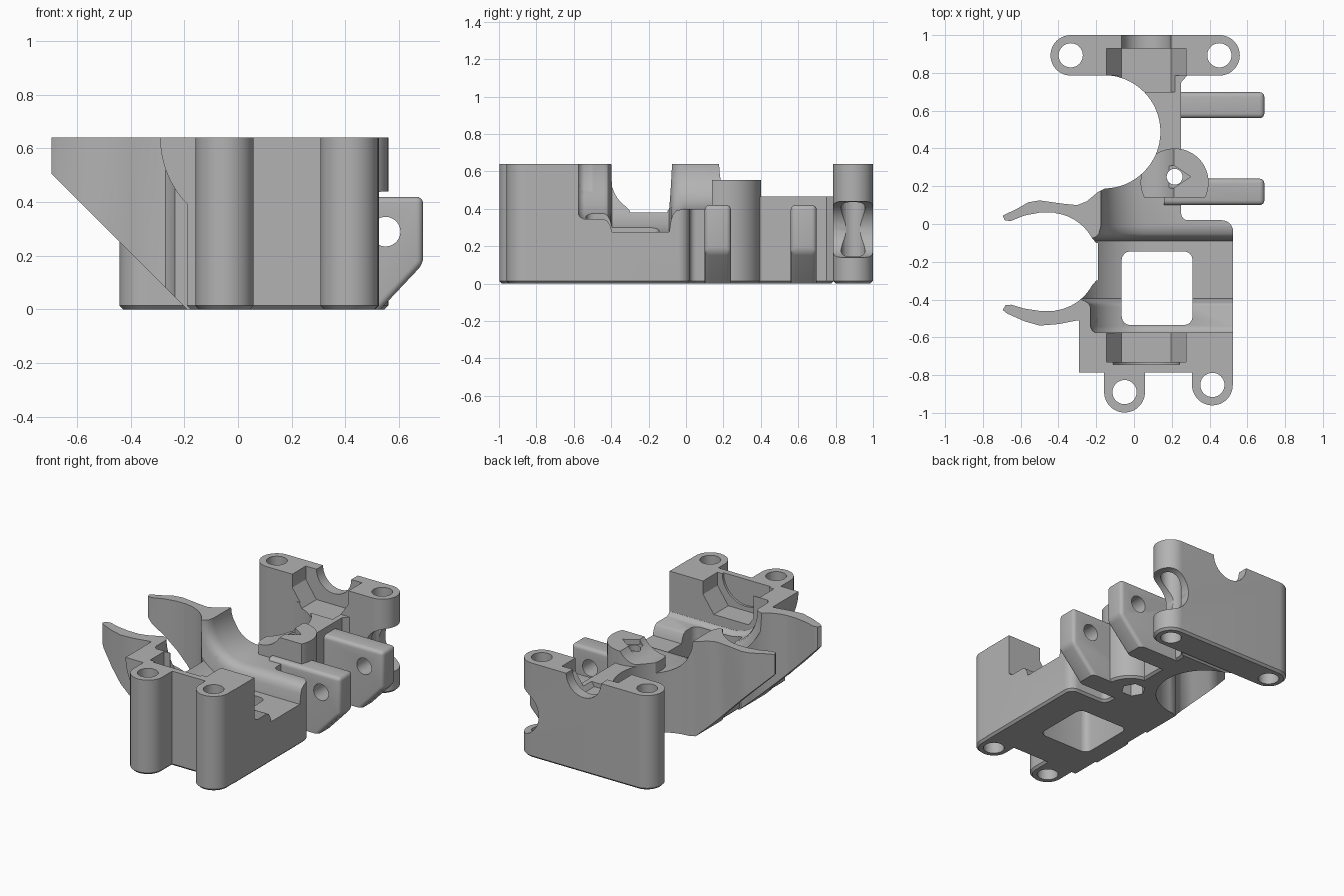
import bpy, bmesh, math
from mathutils import Vector

cube = bpy.data.objects.get("Cube")
if cube:
    bpy.data.objects.remove(cube, do_unlink=True)

grey = bpy.data.materials.new("plastic_grey")
grey.use_nodes = True
grey.diffuse_color = (0.45, 0.45, 0.45, 1)
grey.node_tree.nodes["Principled BSDF"].inputs["Base Color"].default_value = grey.diffuse_color

TOP = 0.64            # height of the split plane
AXLE = 0.065          # x of the axle that runs along y at the top


def arc(cx, cy, r, a0=0, a1=360, n=64):
    full = a1 - a0 == 360
    steps = n if full else n + 1
    return [(cx + r * math.cos(math.radians(a0 + (a1 - a0) * i / n)),
             cy + r * math.sin(math.radians(a0 + (a1 - a0) * i / n))) for i in range(steps)]


def rect(x0, y0, x1, y1):
    return [(x0, y0), (x1, y0), (x1, y1), (x0, y1)]


def finish(name, bm):
    bmesh.ops.recalc_face_normals(bm, faces=bm.faces)
    mesh = bpy.data.meshes.new(name)
    bm.to_mesh(mesh)
    bm.free()
    ob = bpy.data.objects.new(name, mesh)
    bpy.context.collection.objects.link(ob)
    mesh.materials.append(grey)
    return ob


def loft(name, rings, axis):
    """Skin equal-length 2D rings placed along an axis: [(position, points), ...]"""
    bm = bmesh.new()
    place = {"z": lambda p, t: (p[0], p[1], t), "y": lambda p, t: (p[0], t, p[1])}[axis]
    loops = [[bm.verts.new(place(p, t)) for p in pts] for t, pts in rings]
    n = len(loops[0])
    for a, b in zip(loops, loops[1:]):
        for i in range(n):
            bm.faces.new((a[i], a[(i + 1) % n], b[(i + 1) % n], b[i]))
    bm.faces.new(loops[0][::-1])
    bm.faces.new(loops[-1])
    return finish(name, bm)


def bevel(ob, width, pick, segments=4):
    bm = bmesh.new()
    bm.from_mesh(ob.data)
    edges = [e for e in bm.edges if pick(e.verts[0].co, e.verts[1].co)]
    bmesh.ops.bevel(bm, geom=edges, offset=width, segments=segments, profile=0.5,
                    affect="EDGES", clamp_overlap=True)
    bm.to_mesh(ob.data)
    bm.free()
    return ob


def prism(name, pts, a, b, axis="z"):
    return loft(name, [(a, pts), (b, pts)], axis)


def foot(ob):
    """Chamfer the edges that rest on the ground."""
    return bevel(ob, 0.014, lambda p, q: p.z < 0.001 and q.z < 0.001, 1)


def corner(x, y):
    """Pick the upright edge at one plan position."""
    return lambda p, q: all(abs(v.x - x) < 0.005 and abs(v.y - y) < 0.005 for v in (p, q))


# --- cutters -------------------------------------------------------------
def channel_section(r):
    """Quarter round on the left, flat floor running out to the right."""
    quarter = arc(AXLE, TOP, r, 180, 270, 24)
    return [(AXLE - r, 0.8)] + quarter + [(0.9, TOP - r), (0.9, 0.8)]


steps = [(-0.575, 0.27), (-0.565, 0.285), (-0.545, 0.295), (-0.44, 0.295), (-0.42, 0.305),
         (-0.405, 0.33), (-0.395, 0.365), (-0.09, 0.365), (-0.08, 0.3), (-0.07, 0.27),
         (-0.05, 0.25), (-0.01, 0.24), (0.35, 0.24)]
gear_channel = loft("gear_channel", [(y, channel_section(r)) for y, r in steps], "y")
arm_gap = prism("arm_gap", arc(-0.45, -0.2, 0.26), -0.1, 0.8)
motor_scoop = prism("motor_scoop", arc(-0.16, 0.488, 0.3), -0.1, 0.8)
window = prism("window", rect(-0.065, -0.535, 0.31, -0.145), -0.1, 0.5)
bevel(window, 0.045, lambda p, q: abs(p.z - q.z) > 0.1)
slant = prism("slant", [(-1, -0.1), (-0.09, -0.1), (-0.69, 0.5), (-1, 0.81)], -0.9, 0.4, "y")

pocket = [(AXLE + x, z) for x, z in [(-0.21, 0.8), (-0.21, 0.55), (-0.13, 0.435),
                                     (0.13, 0.435), (0.21, 0.55), (0.21, 0.8)]]
front_pocket = prism("front_pocket", pocket, -0.73, -0.5, "y")
front_recess = prism("front_recess", arc(AXLE, TOP, 0.175), -0.745, -0.6, "y")
back_pocket = prism("back_pocket", pocket, 0.7, 0.93, "y")
back_bore = prism("back_bore", arc(AXLE, TOP, 0.13), 0.8, 1.1, "y")
hub_bore = prism("hub_bore", arc(0.215, 0.25, 0.042), -0.1, 0.8)
nut_trap = prism("nut_trap", arc(0.215, 0.25, 0.075, n=6), -0.1, 0.12)
bolt_groove = prism("bolt_groove", arc(AXLE, TOP, 0.17), -0.1, 0.78, "y")
hub_slot = prism("hub_slot", [(0.21, 0.19), (0.3, 0.25), (0.21, 0.31), (0.02, 0.29), (0.02, 0.21)],
                 0.52, 0.8)
hinge_bore = prism("hinge_bore", arc(0.55, 0.29, 0.055), 0, 0.75, "y")
hinge_relief = prism("hinge_relief", arc(0.55, 0.29, 0.15), 0.7, 1.1, "y")

screw_spots = {"front_screw_a": (-0.05, -0.89), "front_screw_b": (0.415, -0.852),
               "back_screw_a": (-0.335, 0.893), "back_screw_b": (0.452, 0.893)}
screws = {k: prism(k, arc(x, y, 0.064, n=40), -0.1, 0.8) for k, (x, y) in screw_spots.items()}
fronts = [screws["front_screw_a"], screws["front_screw_b"]]
backs = [screws["back_screw_a"], screws["back_screw_b"]]

# --- parts: (object, cutters) ---------------------------------------------
parts = []

# Base with the tall front wall and the middle wall
base = prism("base_body", [(-0.19, -0.785), (0.525, -0.785), (0.525, 0.02), (0.25, 0.02), (0.25, 0.3),
                           (0.1, 0.3), (-0.12, 0.2), (-0.19, 0.17)], 0, TOP)
bevel(base, 0.06, corner(0.525, 0.02), 6)
bevel(base, 0.035, corner(0.25, 0.02), 4)
foot(base)
parts.append((base, [gear_channel, arm_gap, motor_scoop, window, front_pocket, front_recess,
                     hub_bore, nut_trap] + fronts))

# Rounded shoulder that carries the front wall out to the left
shoulder = prism("front_shoulder", arc(AXLE, TOP, 0.355, 180, 270, 32) + [(AXLE, TOP)],
                 -0.785, -0.5, "y")
parts.append((shoulder, [gear_channel, front_pocket, front_recess, arm_gap, window]))

# Two curved arms
rear_arm = prism("rear_arm", [(-0.695, 0.045), (-0.685, 0.02), (-0.655, 0.015), (-0.58, 0.045),
                              (-0.5, 0.06), (-0.42, 0.06), (-0.3, 0.01), (-0.2, -0.1), (-0.1, -0.1),
                              (-0.1, 0.195), (-0.15, 0.19), (-0.19, 0.17), (-0.25, 0.12), (-0.3, 0.1),
                              (-0.38, 0.108), (-0.5, 0.125), (-0.56, 0.115), (-0.62, 0.08)], 0, TOP)
parts.append((rear_arm, [gear_channel, arm_gap, motor_scoop, slant]))
front_arm = prism("front_arm", [(-0.695, -0.455), (-0.68, -0.43), (-0.65, -0.427), (-0.58, -0.448),
                                (-0.5, -0.46), (-0.42, -0.46), (-0.3, -0.41), (-0.2, -0.3),
                                (-0.1, -0.3), (-0.1, -0.58), (-0.235, -0.58), (-0.245, -0.54),
                                (-0.27, -0.515), (-0.3, -0.51), (-0.4, -0.53), (-0.5, -0.538),
                                (-0.58, -0.515), (-0.67, -0.475)], 0, TOP)
parts.append((front_arm, [gear_channel, arm_gap, slant, window]))

# Screw posts on the front
for name, screw in (("front_post_left", "front_screw_b"), ("front_post_right", "front_screw_a")):
    x, y = screw_spots[screw]
    post = prism(name, arc(x, y, 0.108, 180, 360, 32) + [(x + 0.108, -0.75), (x - 0.108, -0.75)], 0, TOP)
    parts.append((foot(post), [screws[screw], front_pocket]))

# Back plate with round ends
plate = prism("back_plate", arc(-0.335, 0.893, 0.107, 90, 270, 32) + arc(0.453, 0.893, 0.107, -90, 90, 32),
              0, TOP)
parts.append((foot(plate), [back_pocket, back_bore, hinge_relief] + backs))

# Web joining the middle to the back plate, flared where it meets the plate
web = prism("web", [(-0.12, 0.2), (0.25, 0.2), (0.25, 0.75), (0.285, 0.79), (-0.15, 0.79)], 0, 0.465)
parts.append((foot(web), [motor_scoop, back_pocket, hub_bore, nut_trap]
              + [prism("web_trim", rect(-0.3, 0.1, 0.12, 0.36), 0.385, 0.8)]))

# Round hub with the filament bore
hub = prism("filament_hub", arc(0.215, 0.22, 0.18), 0, 0.555)
front_trim = prism("hub_trim", rect(0, 0, 0.5, 0.14), -0.1, 0.8)
parts.append((foot(hub), [bolt_groove, hub_bore, nut_trap, hub_slot, motor_scoop, front_trim]))

# Two hinge tabs
for name, y0, y1 in (("hinge_tab_front", 0.1, 0.24), ("hinge_tab_back", 0.56, 0.698)):
    tab = prism(name, [(0.16, 0), (0.53, 0), (0.69, 0.17), (0.69, 0.42), (0.16, 0.42)], y0, y1, "y")
    bevel(tab, 0.025, lambda p, q: max(p.x, q.x) > 0.5 and not (p.z < 0.01 and q.z < 0.01))
    parts.append((tab, [hinge_bore, hub_bore, nut_trap, motor_scoop]))

# --- cut, shade, tidy ---------------------------------------------------------
helpers = set()
for ob, cutters in parts:
    bpy.ops.object.select_all(action="DESELECT")
    ob.select_set(True)
    bpy.context.view_layer.objects.active = ob
    for cutter in cutters:
        helpers.add(cutter)
        mod = ob.modifiers.new("cut", "BOOLEAN")
        mod.operation, mod.solver, mod.object = "DIFFERENCE", "EXACT", cutter
        bpy.ops.object.modifier_apply(modifier=mod.name)
    bpy.ops.object.shade_smooth_by_angle(angle=math.radians(32))
for helper in helpers:
    bpy.data.objects.remove(helper, do_unlink=True)
